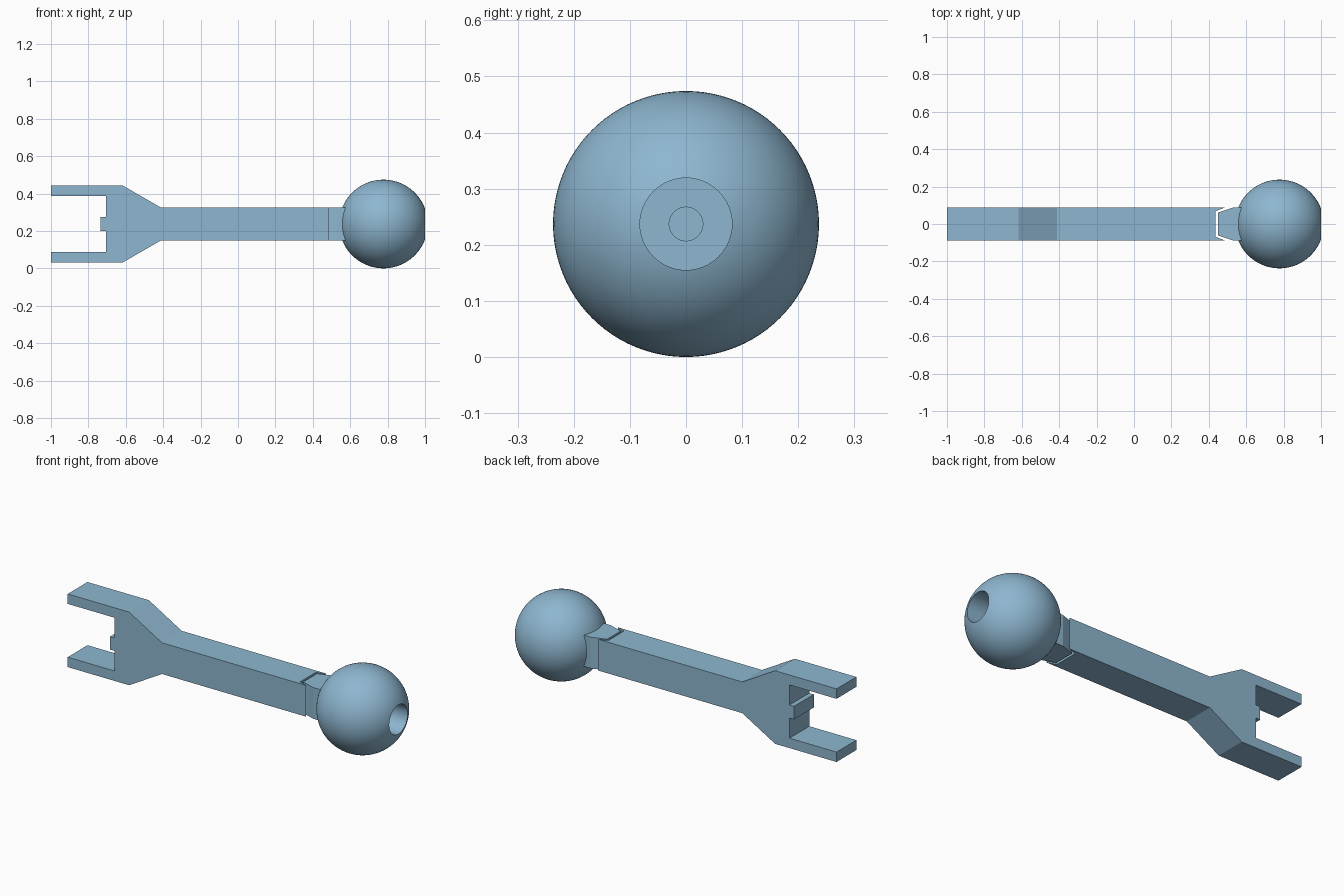
import bpy, bmesh, math
from mathutils import Matrix, Vector

if "Cube" in bpy.data.objects:
    bpy.data.objects.remove(bpy.data.objects["Cube"])

MID = 0.237      # height of the long axis
HALF = 0.088     # half thickness of the bar
BALL_R = 0.237
BALL_X = 0.7776

blue = bpy.data.materials.new("steel blue")
blue.diffuse_color = (0.27, 0.47, 0.63, 1)
blue.use_nodes = True
blue.node_tree.nodes["Principled BSDF"].inputs["Base Color"].default_value = blue.diffuse_color


def finish(name, bm):
    bmesh.ops.recalc_face_normals(bm, faces=bm.faces[:])
    me = bpy.data.meshes.new(name)
    bm.to_mesh(me)
    bm.free()
    me.materials.append(blue)
    ob = bpy.data.objects.new(name, me)
    bpy.context.collection.objects.link(ob)
    return ob


def prism(name, half_profile, axis, depth):
    """Mirror a half outline across the long axis and extrude it both ways."""
    outline = half_profile + [(x, -w) for x, w in reversed(half_profile)]
    bm = bmesh.new()
    if axis == 'Y':
        pts = [Vector((x, -depth, MID + w)) for x, w in outline]
        move = Vector((0, 2 * depth, 0))
    else:
        pts = [Vector((x, w, MID - depth)) for x, w in outline]
        move = Vector((0, 0, 2 * depth))
    face = bm.faces.new([bm.verts.new(p) for p in pts])
    new = bmesh.ops.extrude_face_region(bm, geom=[face])["geom"]
    bmesh.ops.translate(bm, vec=move, verts=[v for v in new if isinstance(v, bmesh.types.BMVert)])
    return finish(name, bm)


def rod(name, x0, x1, radius):
    bm = bmesh.new()
    m = Matrix.Translation(((x0 + x1) / 2, 0, MID)) @ Matrix.Rotation(math.pi / 2, 4, 'Y')
    bmesh.ops.create_cone(bm, cap_ends=True, segments=64, radius1=radius, radius2=radius,
                          depth=x1 - x0, matrix=m)
    return finish(name, bm)


def boolean(ob, tool, operation):
    mod = ob.modifiers.new(operation.lower(), 'BOOLEAN')
    mod.operation, mod.object, mod.solver = operation, tool, 'EXACT'
    bpy.context.view_layer.objects.active = ob
    bpy.ops.object.modifier_apply(modifier=mod.name)


# Forked bar with a small tab between the prongs
bar = prism("forked_bar", [
    (-0.735, 0.037), (-0.707, 0.037), (-0.707, 0.15), (-1.0, 0.15), (-1.0, 0.206),
    (-0.617, 0.206), (-0.412, HALF), (0.58, HALF)], 'Y', HALF)

# Tapered tongue and its slightly larger socket
tongue = prism("tongue", [(0.449, 0.061), (0.53, HALF), (0.62, HALF)], 'Z', HALF)
socket = prism("socket_cutter", [(0.436, 0.069), (0.519, 0.1), (0.75, 0.1)], 'Z', 0.3)

# Ball end
bm = bmesh.new()
bmesh.ops.create_uvsphere(bm, u_segments=96, v_segments=48, radius=BALL_R,
                          matrix=Matrix.Translation((BALL_X, 0, MID)) @ Matrix.Rotation(math.pi / 2, 4, 'Y'))
ball = finish("ball_end", bm)

# Wide bore in the ball, narrow pilot hole on into the bar
bore = rod("bore_cutter", 0.70, 1.2, 0.082)
pilot = rod("pilot_cutter", 0.30, 0.8, 0.03)

boolean(ball, tongue, 'UNION')
boolean(ball, bore, 'DIFFERENCE')
boolean(ball, pilot, 'DIFFERENCE')
boolean(bar, socket, 'DIFFERENCE')
boolean(bar, pilot, 'DIFFERENCE')

for helper in (tongue, socket, bore, pilot):
    bpy.data.objects.remove(helper, do_unlink=True)

# Smooth curved faces, crisp edges
for ob in (bar, ball):
    bpy.ops.object.select_all(action='DESELECT')
    ob.select_set(True)
    bpy.context.view_layer.objects.active = ob
    bpy.ops.object.shade_smooth_by_angle(angle=math.radians(15))
